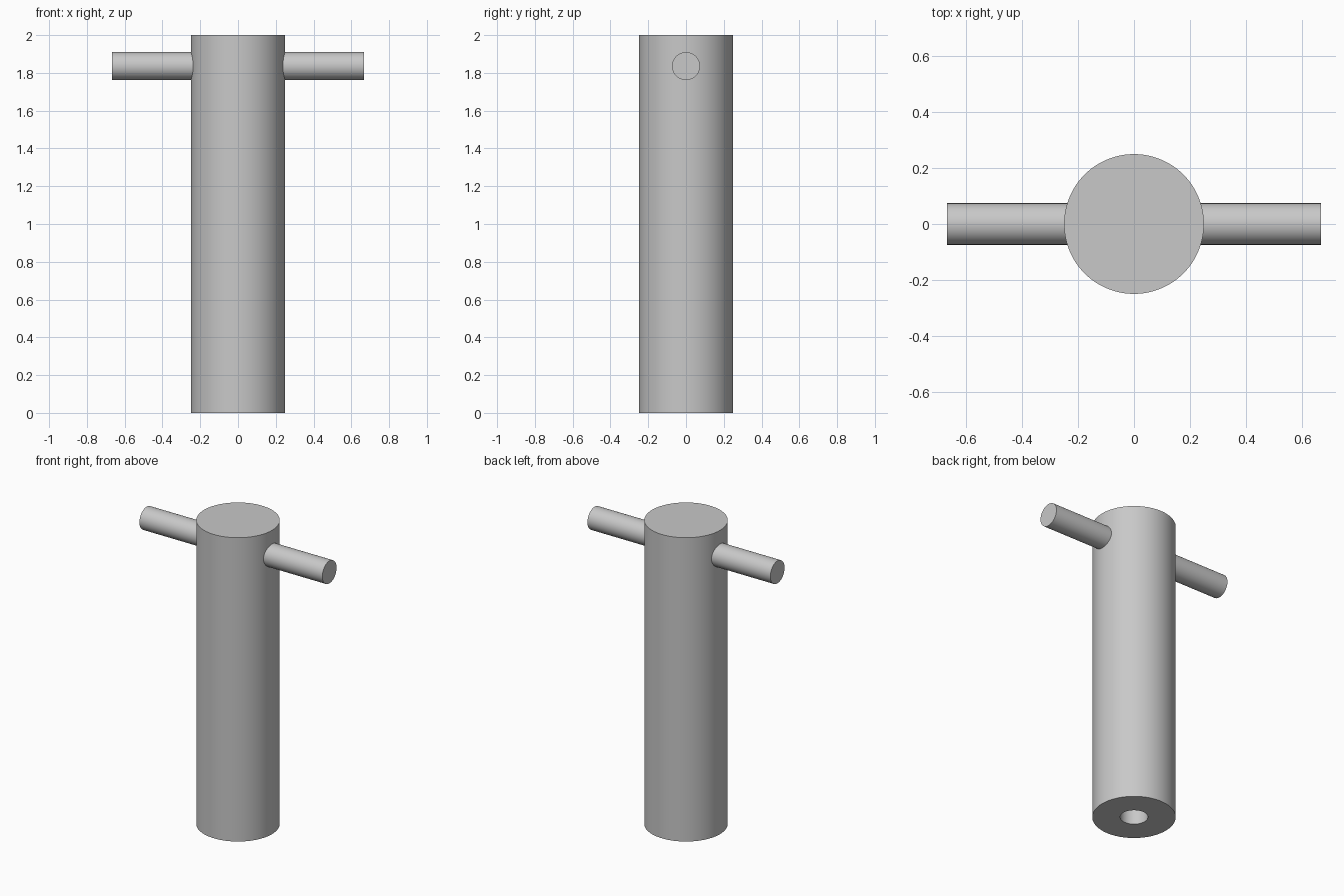
import bpy, bmesh, math
from mathutils import Matrix, Vector

cube = bpy.data.objects.get("Cube")
if cube:
    bpy.data.objects.remove(cube, do_unlink=True)

SIDES = 96

# Plain grey metal
grey = bpy.data.materials.new("grey_metal")
grey.use_nodes = True
colour = (0.58, 0.58, 0.58, 1)
grey.diffuse_color = colour
grey.node_tree.nodes["Principled BSDF"].inputs["Base Color"].default_value = colour


def lathe(name, profile, matrix=Matrix()):
    """Turn a (radius, height) profile around the z axis."""
    bm = bmesh.new()
    verts = [bm.verts.new((r, 0, z)) for r, z in profile]
    edges = [bm.edges.new(pair) for pair in zip(verts, verts[1:])]
    bmesh.ops.spin(bm, geom=verts + edges, cent=(0, 0, 0), axis=(0, 0, 1),
                   angle=math.tau, steps=SIDES)
    bmesh.ops.remove_doubles(bm, verts=bm.verts, dist=0.0005)
    # Merge the flat end fans into single clean faces
    bmesh.ops.dissolve_limit(bm, angle_limit=0.01, verts=bm.verts, edges=bm.edges)
    bmesh.ops.recalc_face_normals(bm, faces=bm.faces)
    mesh = bpy.data.meshes.new(name)
    bm.to_mesh(mesh)
    bm.free()
    mesh.materials.append(grey)
    mesh.transform(matrix)
    obj = bpy.data.objects.new(name, mesh)
    bpy.context.collection.objects.link(obj)
    bpy.ops.object.select_all(action='DESELECT')
    obj.select_set(True)
    bpy.context.view_layer.objects.active = obj
    bpy.ops.object.shade_smooth_by_angle(angle=math.radians(30))
    return obj


# Upright shaft with a blind bore in its underside
body_r, bore_r, bore_depth = 0.249, 0.083, 0.67
lathe("shaft", [(0, bore_depth), (bore_r, bore_depth), (bore_r, 0),
                (body_r, 0), (body_r, 2), (0, 2)])

# Cross bar running through the shaft near the top
bar_r, half = 0.074, 0.666
lathe("cross_bar", [(0, -half), (bar_r, -half), (bar_r, half), (0, half)],
      Matrix.Translation(Vector((0, 0, 1.836))) @ Matrix.Rotation(math.pi / 2, 4, 'Y'))
